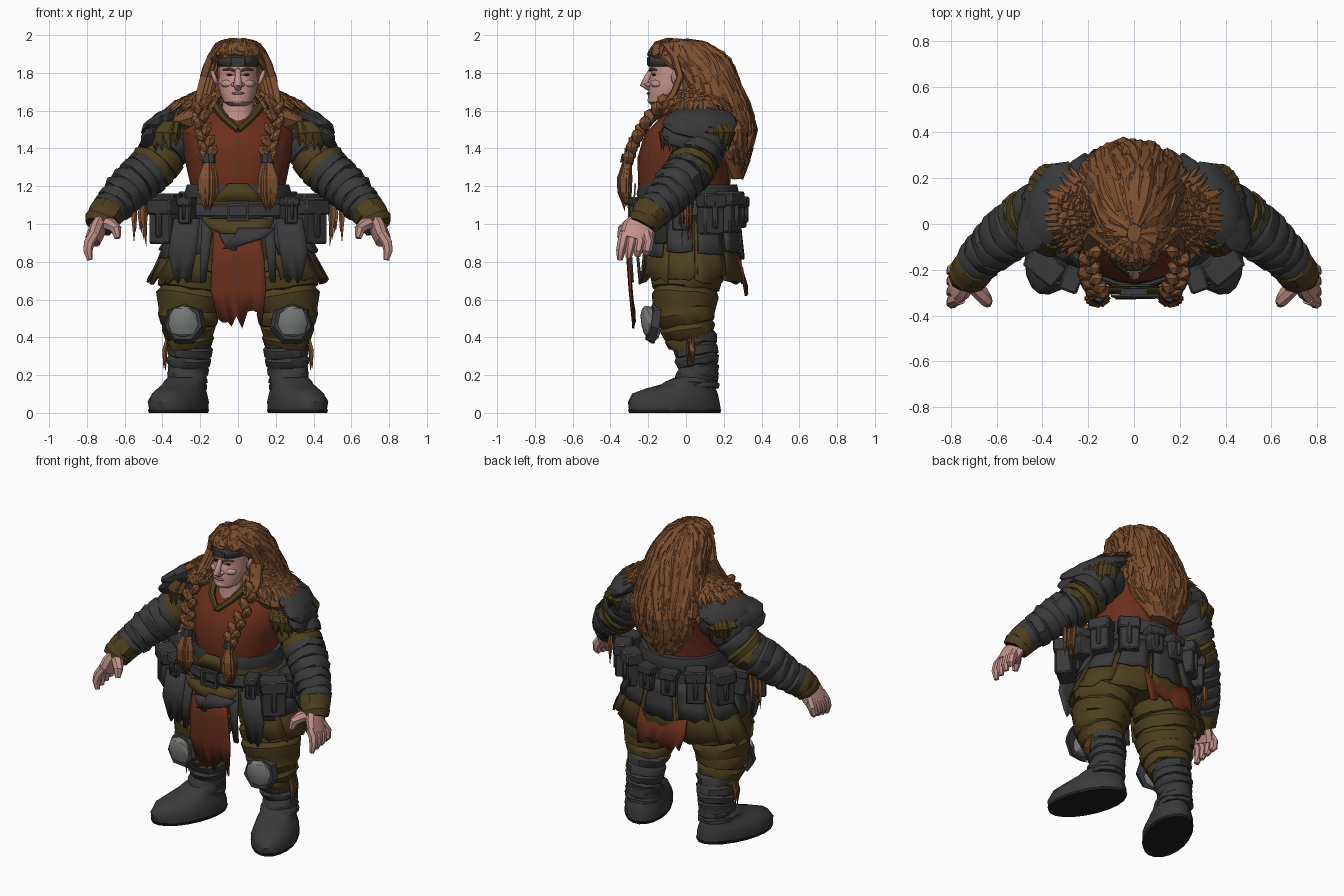
import bpy, bmesh, random
from math import sin, cos, pi, radians
from mathutils import Vector, Matrix, Euler

random.seed(7)
cube = bpy.data.objects.get("Cube")
if cube:
    bpy.data.objects.remove(cube)


def material(name, *rgb):
    m = bpy.data.materials.new(name)
    m.use_nodes = True
    m.diffuse_color = (*rgb, 1)
    m.node_tree.nodes["Principled BSDF"].inputs["Base Color"].default_value = (*rgb, 1)
    return m


HAIR = material("hair brown", .205, .08, .03)
SKIN = material("skin", .55, .285, .255)
LIP = material("lip", .34, .14, .13)
RUST = material("rust cloth", .145, .029, .012)
OLIVE = material("olive cloth", .075, .05, .013)
DARK = material("dark leather", .042, .042, .044)
BLACK = material("sole black", .012, .012, .012)
METAL = material("dull steel", .19, .205, .19)


def rnd(a):
    return random.uniform(-a, a)


def finish(bm, name, mat, mirror=False, smooth=35, rough=0, thick=0, bevel=0):
    for v in bm.verts:
        v.co += Vector((rnd(rough), rnd(rough), rnd(rough)))
    bmesh.ops.recalc_face_normals(bm, faces=bm.faces)
    me = bpy.data.meshes.new(name)
    bm.to_mesh(me)
    bm.free()
    me.materials.append(mat)
    ob = bpy.data.objects.new(name, me)
    bpy.context.collection.objects.link(ob)
    if smooth:
        bpy.ops.object.select_all(action='DESELECT')
        ob.select_set(True)
        bpy.context.view_layer.objects.active = ob
        bpy.ops.object.shade_smooth_by_angle(angle=radians(smooth))
    if thick:
        ob.modifiers.new("thickness", 'SOLIDIFY').thickness = thick
    if bevel:
        ob.modifiers.new("bevel", 'BEVEL').width = bevel
    if mirror:
        ob.modifiers.new("mirror", 'MIRROR')


def skin(bm, rings, closed=True, caps=True):
    rows = [[bm.verts.new(p) for p in r] for r in rings]
    n = len(rows[0])
    for a, b in zip(rows, rows[1:]):
        for i in range(n if closed else n - 1):
            j = (i + 1) % n
            bm.faces.new((a[i], a[j], b[j], b[i]))
    if caps and closed:
        bm.faces.new(rows[0])
        bm.faces.new(rows[-1])
    return bm


def mix(rows, u):
    i = min(int(u), len(rows) - 2)
    return [a + (b - a) * (u - i) for a, b in zip(rows[i], rows[i + 1])]


# horizontal rings: (z, centre x, centre y, radius x, radius y)
def loft(rows, n=24, turn=0, bm=None, caps=True):
    rings = []
    for z, cx, cy, rx, ry in rows:
        ring = [Vector((rx * cos(2 * pi * i / n), ry * sin(2 * pi * i / n), 0)) for i in range(n)]
        rings.append([Matrix.Rotation(turn, 3, 'Z') @ p + Vector((cx, cy, z)) for p in ring])
    return skin(bm or bmesh.new(), rings, caps=caps)


# tube along (x, y, z, radius) points; folds make overlapping cloth wraps
def tube(rows, n=8, flat=1, ref=(0, -1, 0), folds=0, bm=None):
    if folds:
        ends = len(rows) - 1
        fine = []
        for k in range(folds):
            for f, s in ((.02, .95), (.3, 1.05), (.95, 1.02)):
                p = mix(rows, ends * (k + f) / folds)
                fine.append(p[:3] + [p[3] * s])
        rows = fine
    pts = [Vector(r[:3]) for r in rows]
    rings = []
    for i, p in enumerate(pts):
        t = (pts[min(i + 1, len(pts) - 1)] - pts[max(i - 1, 0)]).normalized()
        side = t.cross(Vector(ref)).normalized()
        up = side.cross(t)
        rings.append([p + rows[i][3] * (side * cos(a) + up * flat * sin(a))
                      for a in (2 * pi * k / n for k in range(n))])
    return skin(bm or bmesh.new(), rings)


# hanging cloth: (z, y, left x, right x) rows with a torn hem
def sheet(rows, cols=8, jag=0, bm=None):
    rings = [[Vector((x0 + (x1 - x0) * i / cols, y, z)) for i in range(cols + 1)] for z, y, x0, x1 in rows]
    for p in rings[-1]:
        p.z += rnd(jag)
    return skin(bm or bmesh.new(), rings, closed=False)


# curved skirt panel between two angles; ends are (z, radius x, radius y)
def panel(bm, a0, a1, top, bottom, jag=.02):
    rings = []
    for k in range(4):
        z, rx, ry = mix([top, bottom], k / 3)
        angles = [radians(a0 + (a1 - a0) * i / 4) for i in range(5)]
        rings.append([Vector((rx * cos(a), .02 + ry * sin(a), z + (rnd(jag) if k == 3 else 0))) for a in angles])
    skin(bm, rings, closed=False)


def blob(bm, at, size, rot=(0, 0, 0), detail=2):
    m = Matrix.LocRotScale(Vector(at), Euler([radians(r) for r in rot]), Vector(size))
    bmesh.ops.create_icosphere(bm, subdivisions=detail, radius=1, matrix=m)
    return bm


def box(bm, at, size, turn=0):
    bmesh.ops.create_cube(bm, size=1, matrix=Matrix.LocRotScale(Vector(at), Euler((0, 0, radians(turn))), Vector(size)))
    return bm


def lock(bm, pts, r, flat=.45, ref=(0, -1, 0)):
    widths = [.5] + [1] * (len(pts) - 2) + [.06]
    tube([(*p, r * w) for p, w in zip(pts, widths)], 5, flat, ref, bm=bm)


# torso and neck
finish(loft([(1.1, 0, 0, .25, .23), (1.2, 0, -.01, .25, .24), (1.35, 0, -.005, .28, .255), (1.48, 0, .03, .3, .25),
             (1.57, 0, .05, .25, .18), (1.63, 0, .03, .12, .1)]), "tunic", RUST, rough=.004)
finish(tube([(0, -.05, 1.5, .11), (0, -.055, 1.59, .088), (0, -.07, 1.68, .075)], 12), "neck", SKIN)
finish(tube([(0, -.225, 1.5, .018), (.07, -.175, 1.56, .02), (.13, -.06, 1.64, .028)], 6), "collar", OLIVE, True)

# head and face
finish(loft([(1.625, 0, -.12, .045, .05), (1.645, 0, -.115, .075, .085), (1.69, 0, -.09, .096, .11),
             (1.75, 0, -.07, .106, .125), (1.785, 0, -.06, .105, .118), (1.825, 0, -.06, .105, .136),
             (1.9, 0, -.04, .1, .13), (1.95, 0, -.02, .06, .08)], 16), "head", SKIN)
face = tube([(0, -.18, 1.82, .014), (0, -.205, 1.775, .017), (0, -.222, 1.74, .024), (0, -.19, 1.722, .02)], 8)
blob(face, (0, -.175, 1.655), (.04, .03, .026))
for s in (-1, 1):
    blob(face, (s * .02, -.198, 1.738), (.016, .016, .013))
    blob(face, (s * .055, -.158, 1.742), (.04, .026, .022), (0, 0, s * 30))
    blob(face, (s * .125, -.05, 1.775), (.013, .03, .045), (0, s * 20, 0))
finish(face, "nose_cheeks_and_ears", SKIN, smooth=50)
finish(blob(bmesh.new(), (0, -.2, 1.692), (.036, .009, .007)), "lips", LIP)
finish(blob(bmesh.new(), (.045, -.168, 1.79), (.016, .009, .006)), "eyes", BLACK, True)
finish(tube([(.02, -.193, 1.812, .006), (.045, -.183, 1.822, .008), (.08, -.155, 1.815, .004)], 6), "eyebrows", HAIR, True)
finish(loft([(1.835, 0, -.06, .108, .14), (1.89, 0, -.055, .112, .142)], caps=False), "headband", DARK, thick=.01)
finish(box(bmesh.new(), (0, -.2, 1.862), (.08, .012, .05)), "headband_plate", DARK, bevel=.006)

# hair mass with layered locks
mane = [(1.975, 0, -.04, .03, .04), (1.95, 0, -.02, .1, .13), (1.885, 0, .015, .14, .195), (1.8, 0, .1, .165, .15),
        (1.7, 0, .13, .185, .16), (1.6, 0, .165, .205, .165), (1.5, 0, .19, .21, .16), (1.4, 0, .21, .19, .125),
        (1.32, 0, .24, .14, .08), (1.24, 0, .26, .09, .04)]
finish(loft(mane, 28), "hair_mass", HAIR, smooth=0, rough=.006)
hair = bmesh.new()
for i in range(210):
    a = radians(random.uniform(-90, 270))
    start = random.choice((0, .3, .8, 2, 3, 4, 5))
    if sin(a) < -.6:
        start, end = 0, random.uniform(1.8, 2.15)
    elif sin(a) < .1:
        end = random.uniform(max(start + 1.2, 3.5), max(start + 1.5, 5.4))
    else:
        end = random.uniform(max(start + 2, 5.5), 9)
    pts, wave, lift = [], rnd(.14), random.uniform(1, 1.07)
    for k in range(9):
        z, cx, cy, rx, ry = mix(mane, min(9, start + (end - start) * k / 8))
        b = a + wave * sin(k * .9)
        swell = lift + .04 * sin(k * 1.3 + i) + .004 * k
        pts.append((rx * swell * cos(b), cy + ry * swell * sin(b), z))
    lock(hair, pts, random.uniform(.016, .033), .5, (cos(a), sin(a), .3))
finish(hair, "hair_locks", HAIR, smooth=0)

# braids with ties and loose tails
braid = bmesh.new()
for dx in (-.02, 0, .02):
    lock(braid, [(.06 + dx, -.12, 1.95), (.12 + dx, -.06, 1.88), (.155 + dx, -.03, 1.78), (.18 + dx, -.07, 1.68),
                 (.2 + dx, -.15, 1.6)], .03, .7)
path = [(.19, -.12, 1.65), (.2, -.2, 1.56), (.185, -.25, 1.48), (.165, -.285, 1.41), (.155, -.305, 1.35)]
for i in range(10):
    x, y, z = mix(path, i * 4 / 9)
    s = 1 if i % 2 else -1
    blob(braid, (x + s * .02, y, z), (.03, .036, .05), (0, s * 35, 0), 1)
for i in range(12):
    a = i * pi / 6
    c, d = cos(a), sin(a)
    lock(braid, [(.155 + .015 * c, -.31 + .015 * d, 1.34), (.16 + .038 * c, -.325 + .028 * d, 1.24),
                 (.16 + .04 * c, -.325 + .025 * d, 1.17), (.16 + .02 * c, -.31 + .015 * d, 1.09 + rnd(.03))], .02, .7)
finish(braid, "braids", HAIR, True, 0)
finish(tube([(.155, -.305, 1.365, .035), (.155, -.315, 1.32, .035)], 8), "braid_ties", DARK, True)

# fur mantle and shoulder armour
fur, fringe = bmesh.new(), bmesh.new()
for i in range(150):
    a = radians(random.uniform(-65, 65))
    c, d, k = cos(a), sin(a), random.uniform(.13, .29)
    x, y, z = k * c, .05 + .6 * k * d, 1.71 - (k - .13) * .45
    lock(fur, [(x, y, z - .03), (x + .05 * c, y + .03 * d, z), (x + .13 * c, y + .1 * d + rnd(.03), z - .06 + rnd(.025))],
         .028, .6, (0, 0, 1))
for i in range(40):
    a = radians(random.uniform(-120, 120))
    c, d = cos(a), sin(a)
    lock(fringe, [(.35 + .08 * c, .06 + .16 * d, 1.54), (.37 + .1 * c, .06 + .19 * d, 1.48),
                  (.37 + .1 * c, .05 + .18 * d, 1.41 + rnd(.03))], .032, .5, (c, d, 0))
finish(fur, "fur_mantle", HAIR, True, 0)
finish(fringe, "shoulder_fringe", OLIVE, True, 0)
finish(blob(bmesh.new(), (.22, .05, 1.575), (.18, .15, .085), (0, 15, 0)), "mantle_base", HAIR, True, 0, .008)
armour = bmesh.new()
for at, size, tilt in (((.36, .09, 1.55), (.12, .2, .06), 30), ((.395, .07, 1.525), (.115, .215, .055), 38),
                       ((.425, .035, 1.47), (.095, .18, .05), 52)):
    blob(armour, at, size, (0, tilt, 22))
finish(armour, "shoulder_plates", DARK, True, 25, .004)

# arms and hands
finish(tube([(.28, .11, 1.52, .13), (.37, .08, 1.42, .13), (.43, .05, 1.34, .125)], 14, folds=3), "upper_sleeves", DARK, True, rough=.005)
finish(tube([(.38, .06, 1.38, .125), (.45, .03, 1.3, .127), (.5, .01, 1.25, .12)], 14, folds=3), "elbow_sleeves", OLIVE, True, rough=.005)
finish(tube([(.46, .02, 1.29, .122), (.55, -.04, 1.215, .12), (.63, -.11, 1.13, .106), (.7, -.18, 1.06, .088)],
            14, folds=6), "forearm_wraps", DARK, True, rough=.006)
finish(tube([(.68, -.165, 1.08, .09), (.715, -.21, 1.03, .09), (.735, -.235, .985, .075)], 12, folds=2), "cuffs", OLIVE, True, rough=.005)
hand = tube([(.715, -.21, 1.03, .07), (.745, -.25, .97, .09), (.77, -.27, .91, .085)], 10, .5, (1, 0, 0))
for i in range(4):
    y = -.335 + i * .046
    tube([(.76, y * .8 - .055, .95, .03), (.79, y, .9, .029), (.795, y - .01, .86, .026), (.785, y - .015, .81 + .01 * i, .015)],
         7, bm=hand)
tube([(.715, -.25, 1.01, .038), (.67, -.3, .995, .035), (.645, -.335, .97, .03), (.637, -.35, .925, .016)], 7, bm=hand)
finish(hand, "hands", SKIN, True)
tassel = bmesh.new()
for i in range(8):
    x, y = .515 + rnd(.035), rnd(.04)
    lock(tassel, [(x, y, 1.15), (x + .01, y, 1.05), (x + .01 + rnd(.02), y, .94 + rnd(.06))], .018)
for i in range(7):
    y = .03 + rnd(.04)
    lock(tassel, [(.37, y, .42), (.39, y, .33), (.385 + rnd(.01), y, .25 + rnd(.03))], .014)
finish(tassel, "elbow_and_calf_tassels", HAIR, True, 0)

# waist, belts and buckle
finish(loft([(.8, 0, .02, .3, .2), (.95, 0, .01, .31, .25), (1.1, 0, 0, .28, .262), (1.17, 0, 0, .265, .25)]), "hips", OLIVE, rough=.004)
belts = loft([(1.12, 0, .01, .275, .262), (1.16, 0, .01, .285, .272), (1.21, 0, .01, .27, .26)])
loft([(1.03, 0, 0, .325, .275), (1.045, 0, 0, .335, .285), (1.095, 0, 0, .32, .282), (1.105, 0, 0, .31, .272)], bm=belts)
for x, z, w, h in ((-.05, 1.07, .016, .1), (.05, 1.07, .016, .1), (0, 1.115, .11, .016), (0, 1.025, .11, .016)):
    box(belts, (x, -.295, z), (w, .025, h))
finish(belts, "belts_and_buckle", DARK)
finish(sheet([(1.215, -.272, -.05, .05), (1.12, -.279, -.14, .14)], 4), "waist_cloth", OLIVE, thick=.008)

# layered skirts
olive, dark = bmesh.new(), bmesh.new()
for i in range(9):
    a = -62 + i * 34
    panel(olive, a, a + 37, (1.02, .31, .25), (.71, .485 - .015 * (i % 2), .285), .03)
    panel(dark, a + 3, a + 31, (1.06, .32, .265), (.84 + rnd(.02), .425, .29), .015)
finish(olive, "olive_skirt", OLIVE, thick=.012)
finish(dark, "leather_skirt", DARK, thick=.014)
strips = sheet([(1.04, -.275, .13, .19), (.85, -.3, .15, .2), (.69, -.29, .17, .2)], 2)
sheet([(1.03, -.265, .2, .34), (.85, -.265, .22, .37), (.7, -.25, .25, .34)], 4, .02, strips)
finish(strips, "front_straps", DARK, True, thick=.014)
flaps = sheet([(.98, -.315, 0, .2), (.93, -.325, -.02, .15), (.87, -.33, -.08, -.04)], 3)
sheet([(.95, -.318, -.1, .02), (.9, -.326, -.08, 0), (.86, -.33, -.03, -.01)], 3, 0, flaps)
finish(flaps, "belt_flaps", DARK, thick=.01)
finish(sheet([(1.03, -.28, -.19, .19), (.98, -.3, -.15, .17), (.92, -.305, -.03, .05)], 4), "apron", OLIVE, thick=.01)
finish(sheet([(1.0, -.285, -.12, .11), (.82, -.31, -.135, .14), (.65, -.3, -.145, .145), (.49, -.28, -.11, .13)], 9, .06),
       "front_cloth", RUST, thick=.012, rough=.006)
finish(sheet([(.9, .25, -.19, .14), (.76, .3, -.2, .15), (.65, .325, -.18, .13)], 9, .03), "back_cloth", RUST, thick=.012, rough=.005)

# pouches around the belt
pouch = bmesh.new()
for x, y, z, a, w, h in ((.27, -.235, 1.07, -70, .07, .14), (.385, -.18, 1.01, -50, .15, .23), (.4, -.02, 1.05, -5, .1, .17),
                         (.36, .13, 1.05, 28, .12, .21), (.23, .225, 1.06, 56, .12, .21), (.075, .265, 1.06, 80, .1, .16)):
    c, d = cos(radians(a)), sin(radians(a))
    box(pouch, (x, y, z), (.1, w, h), a)
    box(pouch, (x + .008 * c, y + .008 * d, z + h * .35), (.112, w + .014, h * .36), a)
    box(pouch, (x + .05 * c, y + .05 * d, z), (.03, w * .25, h * .7), a)
finish(pouch, "pouches", DARK, True, bevel=.014)

# legs, knee pads and boots
finish(tube([(.2, .01, .86, .17), (.24, 0, .7, .18), (.26, -.01, .55, .165), (.26, .01, .43, .135), (.25, .02, .35, .11)],
            16, folds=6), "trousers", OLIVE, True, rough=.006)
finish(tube([(.25, .04, .42, .115), (.26, .055, .3, .115), (.265, .07, .2, .1), (.27, .07, .13, .105)], 14, folds=6),
       "boot_wraps", DARK, True, rough=.005)
knee = bmesh.new()
bmesh.ops.create_cone(knee, cap_ends=True, segments=7, radius1=.118, radius2=.1, depth=.04,
                      matrix=Matrix.Translation((.285, -.175, .475)) @ Euler((radians(80), 0, radians(8))).to_matrix().to_4x4())
finish(knee, "knee_pad_backing", DARK, True, 20)
finish(blob(bmesh.new(), (.29, -.19, .475), (.082, .05, .098), (15, 0, 8)), "knee_plates", METAL, True, 20, .004)
turn = radians(22)
finish(loft([(.012, .315, -.06, .135, .257), (.06, .317, -.063, .137, .258), (.1, .313, -.055, .125, .24),
             (.13, .3, -.03, .11, .195), (.15, .285, .01, .105, .145), (.165, .28, .03, .112, .14),
             (.19, .27, .055, .1, .115), (.21, .27, .06, .107, .115), (.24, .265, .065, .1, .1)], 20, turn), "boots", DARK, True, 40, .004)
finish(loft([(0, .315, -.06, .134, .257), (.018, .315, -.06, .139, .262)], 20, turn), "soles", BLACK, True)
